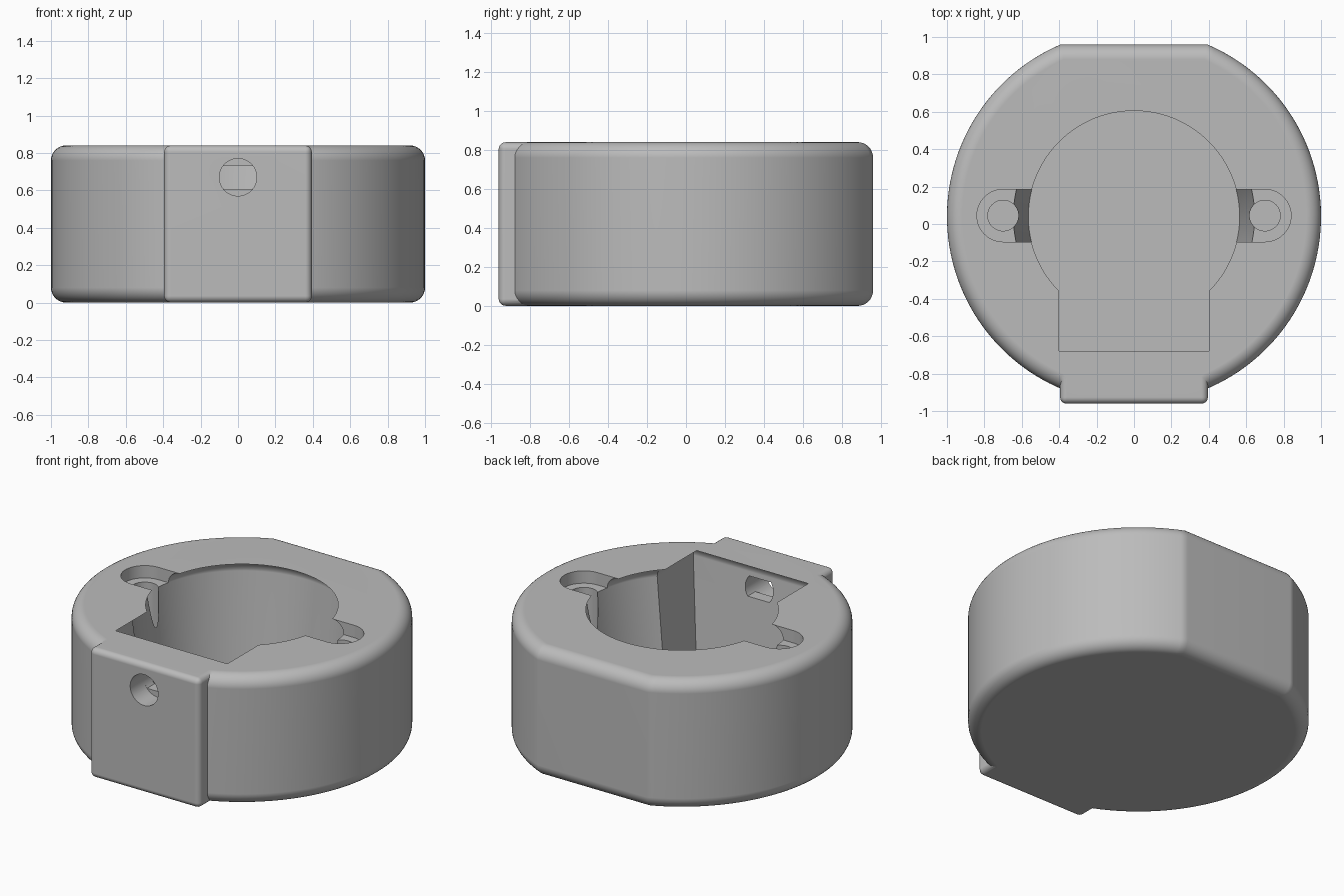
import bpy, bmesh
from math import pi, sin, cos, acos, asin
from mathutils import Vector

cube = bpy.data.objects.get("Cube")
if cube:
    bpy.data.objects.remove(cube, do_unlink=True)

HEIGHT, FILLET, CENTRE_Y = 0.84, 0.08, 0.04
FLOOR = 0.06
STEPS = 8


def loft(name, rings):
    """Closed solid skinned through rings of equal point count."""
    bm = bmesh.new()
    loops = [[bm.verts.new(p) for p in ring] for ring in rings]
    for a, b in zip(loops, loops[1:]):
        for i in range(len(a)):
            j = (i + 1) % len(a)
            bm.faces.new((a[i], a[j], b[j], b[i]))
    bm.faces.new(loops[0])
    bm.faces.new(loops[-1])
    bmesh.ops.recalc_face_normals(bm, faces=bm.faces)
    mesh = bpy.data.meshes.new(name)
    bm.to_mesh(mesh)
    bm.free()
    obj = bpy.data.objects.new(name, mesh)
    bpy.context.collection.objects.link(obj)
    return obj


def arc(cx, cy, r, start, end, count):
    return [(cx + r * cos(start + (end - start) * i / count),
             cy + r * sin(start + (end - start) * i / count)) for i in range(count + 1)]


def at_height(outline, z):
    return [(x, y, z) for x, y in outline]


def vertical_prism(name, outline, z0, z1):
    return loft(name, [at_height(outline, z0), at_height(outline, z1)])


def crosswise_prism(name, outline, y0, y1):
    return loft(name, [[(x, y, z) for x, z in outline] for y in (y0, y1)])


def combine(target, tool, operation):
    mod = target.modifiers.new(operation.title(), 'BOOLEAN')
    mod.operation, mod.solver, mod.object = operation, 'EXACT', tool
    bpy.context.view_layer.objects.active = target
    bpy.ops.object.modifier_apply(modifier=mod.name)
    bpy.data.objects.remove(tool, do_unlink=True)


def housing_outline(inset):
    # Circle with a flat across the back
    r = 1 - inset
    t = asin((0.92 - inset) / r)
    return arc(0, CENTRE_Y, r, pi - t, 2 * pi + t, 128)


def cavity_outline(grow):
    # Round bore joined to a square slot at the front
    r, w, front = 0.565 + grow, 0.40 + grow, -0.68 - grow
    a = acos(w / r)
    return arc(0, CENTRE_Y, r, -a, pi + a, 96) + [(-w, front), (w, front)]


# Quarter-round steps: (sideways inset, distance from the end face)
quarter = [(FILLET * (1 - sin(i * pi / 2 / STEPS)), FILLET * (1 - cos(i * pi / 2 / STEPS)))
           for i in range(STEPS + 1)]

# Main housing with rounded top and bottom rims
housing = loft("round_housing",
               [at_height(housing_outline(d), z) for d, z in quarter]
               + [at_height(housing_outline(d), HEIGHT - z) for d, z in reversed(quarter)])

# Front block with softly rounded edges
bm = bmesh.new()
bmesh.ops.create_cube(bm, size=1)
low, high = Vector((-0.395, -0.961, 0.0005)), Vector((0.395, -0.6, HEIGHT - 0.0005))
for v in bm.verts:
    v.co = Vector([(low[k] + high[k]) / 2 + v.co[k] * (high[k] - low[k]) for k in range(3)])
bmesh.ops.bevel(bm, geom=bm.edges[:], offset=0.035, segments=5, profile=0.5, affect='EDGES')
mesh = bpy.data.meshes.new("front_block")
bm.to_mesh(mesh)
bm.free()
block = bpy.data.objects.new("front_block", mesh)
bpy.context.collection.objects.link(block)
combine(housing, block, 'UNION')

# Cavity with a rounded top rim
rings = [at_height(cavity_outline(0), FLOOR)]
rings += [at_height(cavity_outline(FILLET - d), HEIGHT - z) for d, z in reversed(quarter)]
rings.append(at_height(cavity_outline(FILLET), HEIGHT + 0.1))
combine(housing, loft("cavity_cutter", rings), 'DIFFERENCE')

# Screw pockets and screw holes on both sides
for side in (1, -1):
    slot = arc(0.70, 0.045, 0.14, -pi / 2, pi / 2, 32) + [(0.45, 0.185), (0.45, -0.095)]
    slot = [(side * x, y) for x, y in slot]
    combine(housing, vertical_prism("pocket_cutter", slot, HEIGHT - FILLET, HEIGHT + 0.1),
            'DIFFERENCE')
    hole = arc(side * 0.70, 0.045, 0.082, 0, 2 * pi, 40)[:-1]
    combine(housing, vertical_prism("screw_cutter", hole, 0.4, HEIGHT + 0.1), 'DIFFERENCE')

# Front cable hole: round outside, flattened where it enters the cavity
port = arc(0, 0.67, 0.10, 0, 2 * pi, 48)[:-1]
combine(housing, crosswise_prism("port_cutter", port, -1.1, -0.82), 'DIFFERENCE')
t = asin(0.63)
flat_port = arc(0, 0.67, 0.10, -t, t, 12) + arc(0, 0.67, 0.10, pi - t, pi + t, 12)
combine(housing, crosswise_prism("flat_port_cutter", flat_port, -0.9, -0.5), 'DIFFERENCE')

# Grey material
grey = bpy.data.materials.new("plain_grey")
grey.use_nodes = True
colour = (0.5, 0.5, 0.5, 1)
grey.diffuse_color = colour
grey.node_tree.nodes["Principled BSDF"].inputs["Base Color"].default_value = colour
housing.data.materials.clear()
housing.data.materials.append(grey)
for poly in housing.data.polygons:
    poly.material_index = 0

# Smooth curves, crisp edges
bpy.ops.object.select_all(action='DESELECT')
housing.select_set(True)
bpy.context.view_layer.objects.active = housing
bpy.ops.object.shade_smooth_by_angle(angle=pi / 6)
weighted = housing.modifiers.new("Weighted Normals", 'WEIGHTED_NORMAL')
weighted.keep_sharp = True
